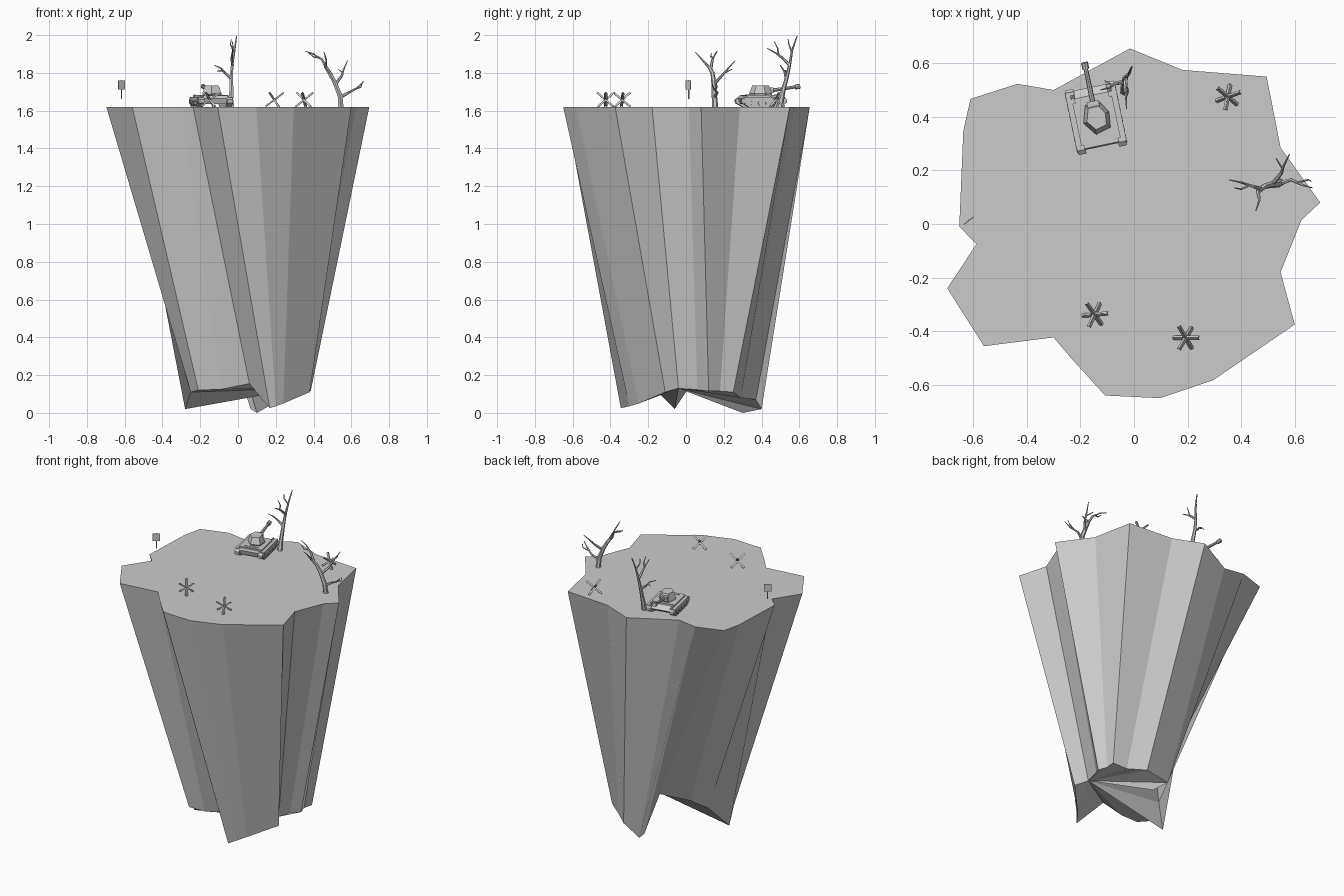
import bpy, bmesh, math
from mathutils import Vector, Matrix

GROUND = 1.62
grey = bpy.data.materials.new("plain_grey")
grey.diffuse_color = (0.6, 0.6, 0.6, 1)


def finish(name, bm, matrix=None):
    if matrix:
        bm.transform(matrix)
    bmesh.ops.recalc_face_normals(bm, faces=bm.faces)
    mesh = bpy.data.meshes.new(name)
    bm.to_mesh(mesh)
    bm.free()
    mesh.materials.append(grey)
    ob = bpy.data.objects.new(name, mesh)
    bpy.context.collection.objects.link(ob)
    return ob


def box(bm, centre, size, rot=Matrix()):
    m = Matrix.Translation(centre) @ rot @ Matrix.Diagonal((*size, 1))
    bmesh.ops.create_cube(bm, size=1, matrix=m)


def loft(bm, rings, caps=True):
    rows = [[bm.verts.new(p) for p in r] for r in rings]
    n = len(rows[0])
    for a, b in zip(rows, rows[1:]):
        for i in range(n):
            j = (i + 1) % n
            bm.faces.new((a[i], a[j], b[j], b[i]))
    if caps:
        bm.faces.new(rows[0][::-1])
        bm.faces.new(rows[-1])
    return rows


def tube(bm, pts, r0, r1, sides=6):
    pts = [Vector(p) for p in pts]
    rings = []
    for i, p in enumerate(pts):
        d = (pts[min(i + 1, len(pts) - 1)] - pts[max(i - 1, 0)]).normalized()
        ref = Vector((1, 0, 0)) if abs(d.x) < 0.75 else Vector((0, 1, 0))
        u = d.cross(ref).normalized()
        v = d.cross(u)
        r = r0 + (r1 - r0) * i / (len(pts) - 1)
        rings.append([p + r * (u * math.cos(a) + v * math.sin(a))
                      for a in (2 * math.pi * k / sides for k in range(sides))])
    loft(bm, rings)


def prism(bm, profile, x0, x1):
    loft(bm, [[(x, y, z) for y, z in profile] for x in (x0, x1)])


# Rock pillar: ragged flat top (clockwise from the back), narrowing to a ragged
# foot with a raised notch at the back left
top = [(-.015, .655), (.18, .575), (.495, .55), (.547, .285), (.695, .08), (.625, .015),
       (.547, -.18), (.60, -.375), (.295, -.583), (.097, -.65), (-.108, -.64),
       (-.238, -.497), (-.30, -.423), (-.56, -.456), (-.697, -.24), (-.588, -.075),
       (-.652, -.01), (-.637, .348), (-.61, .467), (-.435, .523), (-.30, .50)]
foot = [(.205, .37, .07), (.30, .29, .08), (.375, .25, .11), (.365, .18, .115),
        (.385, .12, .115), (.345, .06, .12), (.33, -.04, .13), (.38, -.11, .11),
        (.24, -.25, .05), (.20, -.30, .035), (.168, -.345, .025), (.06, -.22, .155),
        (-.09, -.225, .125), (-.21, -.22, .12), (-.25, -.15, .11), (-.28, -.06, .02),
        (-.18, .02, .14), (-.10, .10, .20), (.02, .25, .27), (.10, .30, 0),
        (.067, .40, .02)]
bm = bmesh.new()
rows = loft(bm, [foot, [(x, y, GROUND) for x, y in top]], caps=False)
bm.faces.new(rows[1])
n, hub = len(foot), 6
for k in range(1, n - 1):                   # underside fans out from one corner
    bm.faces.new([rows[0][(hub + j) % n] for j in (k + 1, k, 0)])
finish("rock_pillar", bm)

# Tank, built in local space with +y forward
tank = Matrix.Translation((-.142, .397, GROUND)) @ Matrix.Rotation(math.radians(11.8), 4, 'Z')

track = [(-.085, 0), (.085, 0), (.122, .022), (.122, .038), (.108, .050),
         (-.108, .050), (-.124, .038), (-.122, .020)]
for side, s in (("left", -1), ("right", 1)):
    bm = bmesh.new()
    prism(bm, track, s * .062, s * .092)
    finish(side + "_track", bm, tank)
    bm = bmesh.new()
    for k in range(6):                      # road wheels
        y = -.1 + k * .04
        z = .03 if k in (0, 5) else .019
        tube(bm, [(s * .088, y, z), (s * .096, y, z)], .015, .015, 10)
    finish(side + "_wheels", bm, tank)
    bm = bmesh.new()                        # fender and headlamp
    box(bm, (s * .078, .005, .051), (.034, .215, .004))
    tube(bm, [(s * .07, .085, .058), (s * .07, .10, .058)], .007, .007, 8)
    finish(side + "_fender", bm, tank)

bm = bmesh.new()
prism(bm, [(-.10, .015), (.09, .015), (.115, .035), (.085, .060), (-.105, .060),
           (-.11, .045)], -.065, .065)
finish("hull", bm, tank)
bm = bmesh.new()
box(bm, (0, -.012, .056), (.15, .16, .014))
for k in range(6):                          # engine deck slats
    box(bm, (-.04 + k * .016, -.075, .064), (.010, .004, .004))
finish("upper_deck", bm, tank)

outline = [(-.03, .054), (.026, .054), (.052, .012), (.046, -.046), (-.012, -.062), (-.05, -.012)]
bm = bmesh.new()
loft(bm, [[(x * s, y * s, z) for x, y in outline]
          for s, z in ((.92, .060), (1, .072), (.72, .114))])
finish("turret", bm, tank)
bm = bmesh.new()
box(bm, (0, .05, .088), (.045, .025, .03))
tube(bm, [(0, .05, .086), (0, .195, .107)], .010, .008, 8)
tube(bm, [(0, .185, .105), (0, .210, .109)], .013, .013, 8)
finish("gun_barrel", bm, tank)

# Anti-tank hedgehogs: three crossed angle irons standing on their ends
for n, (x, y, turn) in enumerate(((.35, .475, 20), (-.147, -.338, 5), (.193, -.425, 0)), 1):
    bm = bmesh.new()
    for k in range(3):
        rot = (Matrix.Rotation(math.radians(turn + 120 * k), 4, 'Z')
               @ Matrix.Rotation(math.radians(-37), 4, 'Y'))
        c = Vector((x, y, GROUND + .041))
        for s in (-1, 1):
            leaf = rot @ Matrix.Rotation(math.radians(45 * s), 4, 'X')
            box(bm, c + leaf @ Vector((0, -s * .004, .001)), (.12, .010, .003), leaf)
    finish("hedgehog_%d" % n, bm)

# Sign on a thin post
bm = bmesh.new()
turn = Matrix.Rotation(math.radians(38), 4, 'Z')
box(bm, (-.617, .012, 1.736), (.046, .004, .05), turn)
box(bm, (-.617, .015, 1.712), (.006, .004, .10), turn)
finish("sign_post", bm)

# Bare trees: each branch is (points, start radius, end radius)
back_tree = [
    ([(-.035, .495, 1.615), (-.038, .505, 1.66), (-.035, .515, 1.71), (-.036, .535, 1.78),
      (-.03, .55, 1.85), (-.018, .562, 1.92), (-.008, .588, 1.995)], .017, .003),
    ([(-.036, .53, 1.77), (-.07, .525, 1.80), (-.09, .51, 1.825), (-.125, .50, 1.84)], .009, .002),
    ([(-.08, .518, 1.812), (-.11, .535, 1.81)], .005, .002),
    ([(-.03, .55, 1.84), (-.033, .51, 1.88), (-.03, .475, 1.905), (-.028, .43, 1.93)], .009, .002),
    ([(-.032, .49, 1.895), (-.025, .485, 1.93), (-.03, .468, 1.965)], .005, .002),
    ([(-.02, .56, 1.91), (-.04, .545, 1.95), (-.035, .54, 1.98)], .005, .002)]
side_tree = [
    ([(.545, .155, 1.615), (.54, .15, 1.68), (.512, .147, 1.75), (.485, .14, 1.80),
      (.462, .12, 1.835)], .016, .009),
    ([(.475, .13, 1.815), (.445, .14, 1.87), (.40, .155, 1.90), (.355, .165, 1.915)], .009, .002),
    ([(.43, .145, 1.88), (.40, .13, 1.885), (.375, .135, 1.905)], .005, .002),
    ([(.463, .122, 1.83), (.468, .09, 1.865), (.455, .05, 1.91)], .008, .002),
    ([(.515, .148, 1.74), (.55, .19, 1.785), (.56, .22, 1.82), (.58, .26, 1.865)], .009, .002),
    ([(.555, .205, 1.80), (.53, .245, 1.82)], .004, .002),
    ([(.54, .15, 1.67), (.585, .165, 1.695), (.63, .145, 1.72), (.665, .135, 1.755)], .009, .002),
    ([(.61, .155, 1.71), (.65, .165, 1.725), (.66, .16, 1.75)], .005, .002)]
for name, branches in (("back_tree", back_tree), ("side_tree", side_tree)):
    bm = bmesh.new()
    for pts, r0, r1 in branches:
        tube(bm, pts, r0, r1)
    finish(name, bm)
